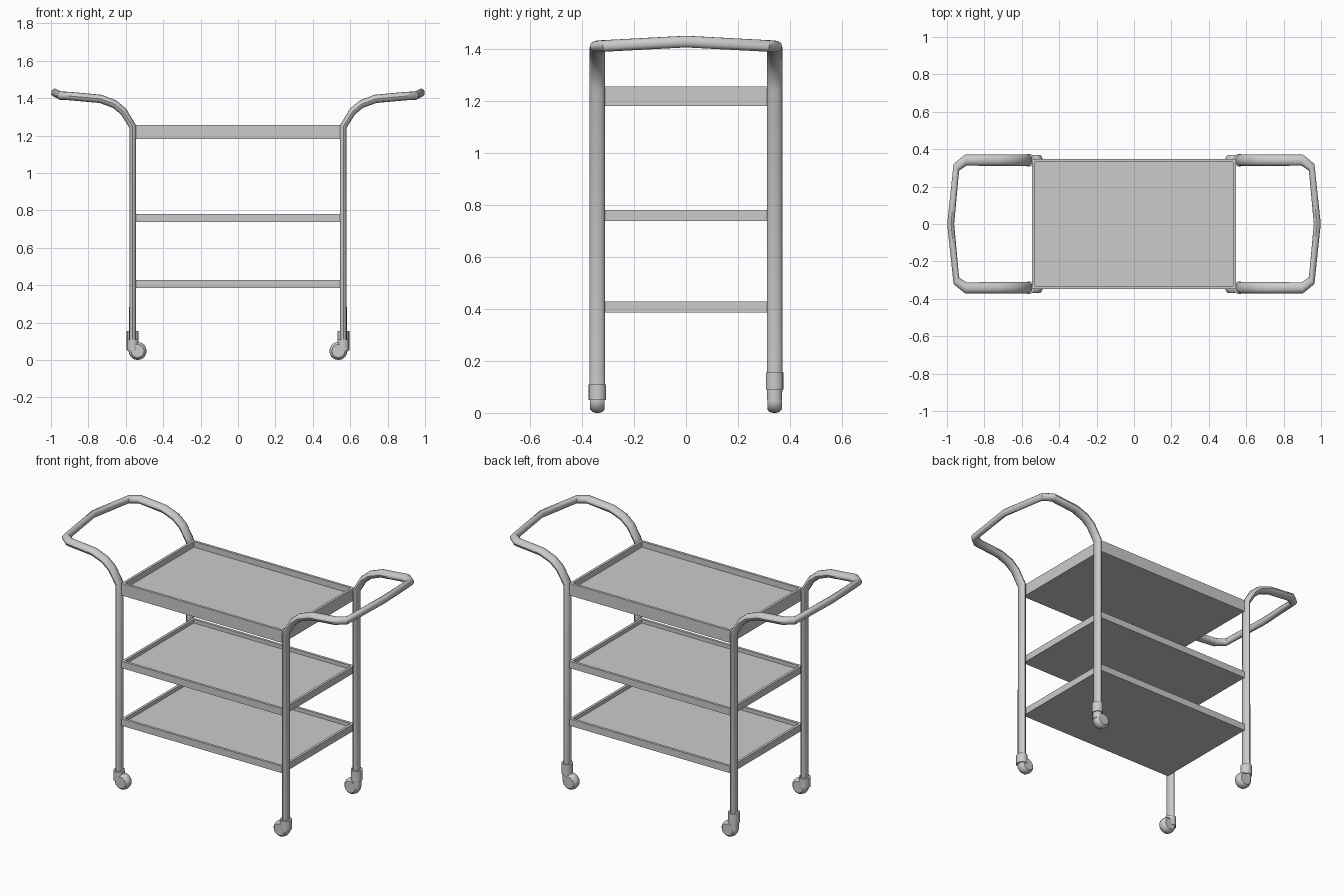
import bpy, bmesh, math
from mathutils import Matrix, Vector

if "Cube" in bpy.data.objects:
    bpy.data.objects.remove(bpy.data.objects["Cube"])

TUBE = Vector((0.62, 1.0, 0.75))   # tubing is flattened in x and z
LEG_X, LEG_Y = 0.563, 0.341


def finish(name, bm, smooth=True):
    bmesh.ops.recalc_face_normals(bm, faces=bm.faces)
    mesh = bpy.data.meshes.new(name)
    bm.to_mesh(mesh)
    bm.free()
    ob = bpy.data.objects.new(name, mesh)
    bpy.context.collection.objects.link(ob)
    if smooth:
        bpy.ops.object.select_all(action='DESELECT')
        ob.select_set(True)
        bpy.context.view_layer.objects.active = ob
        bpy.ops.object.shade_smooth_by_angle(angle=math.radians(35))
    return ob


def tube(name, points, radius):
    # sweep in unsquashed space, then squash the result
    cu = bpy.data.curves.new(name, 'CURVE')
    cu.dimensions = '3D'
    cu.bevel_depth = radius
    cu.bevel_resolution = 4
    cu.use_fill_caps = True
    sp = cu.splines.new('POLY')
    sp.points.add(len(points) - 1)
    for p, co in zip(sp.points, points):
        p.co = (co[0] / TUBE.x, co[1] / TUBE.y, co[2] / TUBE.z, 1)
    tmp = bpy.data.objects.new(name + "_path", cu)
    bpy.context.collection.objects.link(tmp)
    bpy.context.view_layer.update()
    dg = bpy.context.evaluated_depsgraph_get()
    mesh = bpy.data.meshes.new_from_object(tmp.evaluated_get(dg))
    bm = bmesh.new()
    bm.from_mesh(mesh)
    bpy.data.objects.remove(tmp)
    bpy.data.meshes.remove(mesh)
    bmesh.ops.remove_doubles(bm, verts=bm.verts, dist=1e-5)
    bmesh.ops.transform(bm, matrix=Matrix.Diagonal((*TUBE, 1)), verts=bm.verts)
    return finish(name, bm)


def tray(name, z0, z1, recess, sx=0.546, sy=0.347, rim=0.022):
    bm = bmesh.new()
    bmesh.ops.create_cube(bm, size=1, matrix=Matrix.Translation((0, 0, (z0 + z1) / 2))
                          @ Matrix.Diagonal((2 * sx, 2 * sy, z1 - z0, 1)))
    top = max(bm.faces, key=lambda f: f.calc_center_median().z)
    bmesh.ops.inset_region(bm, faces=[top], thickness=rim)
    # sink the floor below the rim
    floor = bmesh.ops.extrude_discrete_faces(bm, faces=[top])['faces'][0]
    bmesh.ops.translate(bm, verts=floor.verts, vec=(0, 0, -recess))
    return finish(name, bm, False)


def cylinder(name, centre, rx, ry, z0, z1):
    bm = bmesh.new()
    bmesh.ops.create_cone(bm, cap_ends=True, segments=16, radius1=1, radius2=1, depth=1,
                          matrix=Matrix.Translation((*centre, (z0 + z1) / 2))
                          @ Matrix.Diagonal((rx, ry, z1 - z0, 1)))
    return finish(name, bm)


def wheel(name, x, y, r=0.048, half=0.028):
    # rounded tread profile spun around the axle
    prof = [(0, -half), (r * 0.72, -half), (r * 0.93, -half * 0.65), (r, -half * 0.2),
            (r, half * 0.2), (r * 0.93, half * 0.65), (r * 0.72, half), (0, half)]
    bm = bmesh.new()
    vs = [bm.verts.new((x + a, y + b, r)) for a, b in prof]
    es = [bm.edges.new(p) for p in zip(vs, vs[1:])]
    bmesh.ops.spin(bm, geom=vs + es, cent=(x, y, r), axis=(0, 1, 0),
                   angle=math.tau, steps=20)
    bmesh.ops.remove_doubles(bm, verts=bm.verts, dist=1e-5)
    return finish(name, bm)


# three recessed trays
tray("top_tray", 1.182, 1.256, 0.035)
tray("middle_tray", 0.738, 0.780, 0.022)
tray("bottom_tray", 0.386, 0.428, 0.022)

# legs and push handle as one continuous bent tube per end
half = [(LEG_X, 0.08), (LEG_X, 1.248), (0.612, 1.328), (0.66, 1.368),
        (0.735, 1.396), (0.90, 1.411)]
for side, s in (("left", -1), ("right", 1)):
    a = [(s * x, -LEG_Y, z) for x, z in half] + [(s * 0.95, -0.303, 1.413)]
    b = [(x, -y, z) for x, y, z in reversed(a)]
    tube(side + "_legs_and_handle", a + [(s * 0.98, 0, 1.429)] + b, 0.030)

    # casters: front collars sit lower than the back ones
    for end, t, z0, z1 in (("front", -1, 0.05, 0.11), ("back", 1, 0.09, 0.155)):
        n = f"{end}_{side}_caster"
        x, y = s * LEG_X, t * LEG_Y
        cylinder(n + "_collar", (x, y), 0.032, 0.034, z0, z1)
        cylinder(n + "_neck", (x, y), 0.026, 0.029, 0.05, z0 + 0.02)
        wheel(n + "_wheel", s * 0.537, y)
